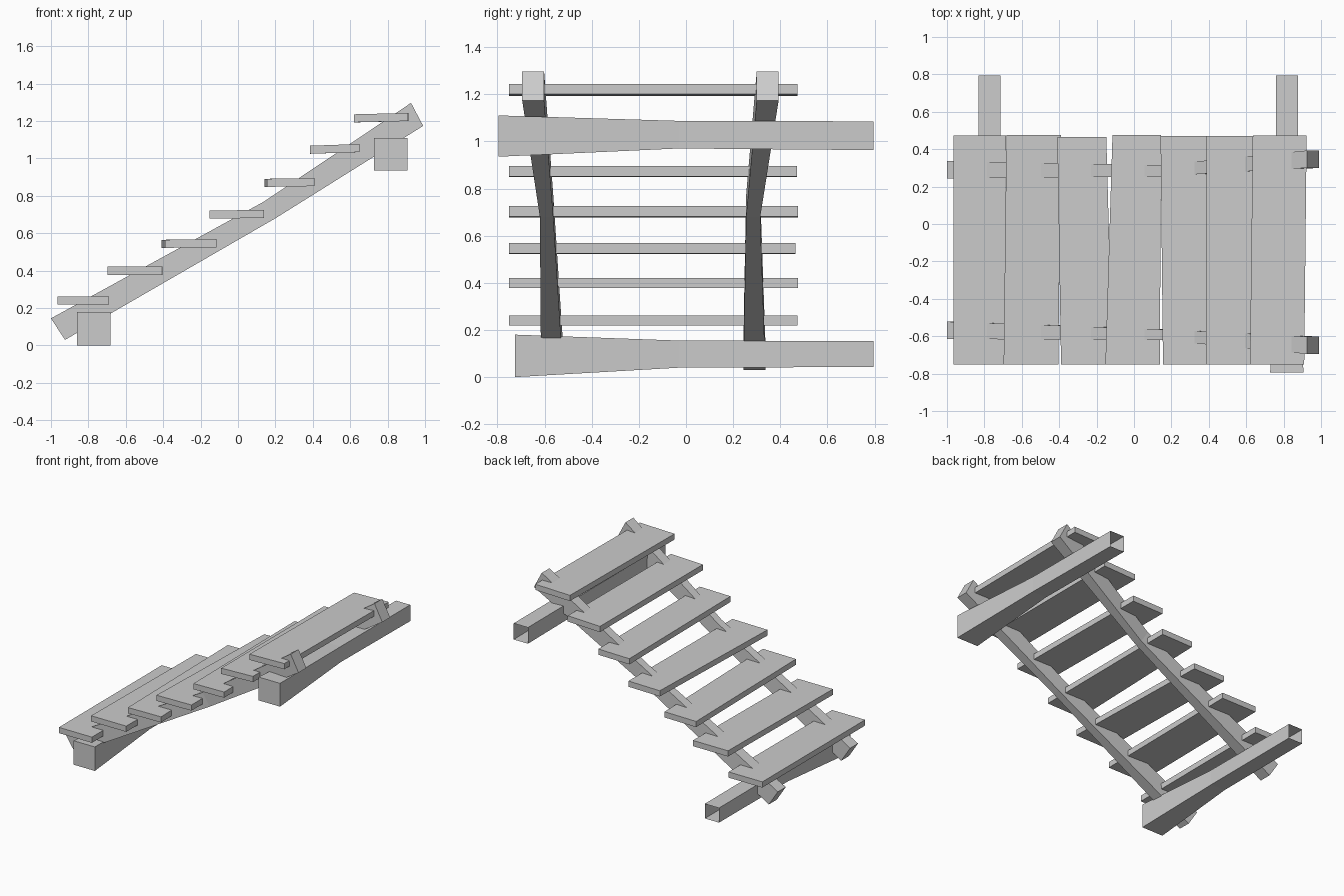
import bpy, bmesh

if "Cube" in bpy.data.objects:
    bpy.data.objects.remove(bpy.data.objects["Cube"])


def loft(name, rings, cap_end=True):
    """Skin a list of four-point rings into one flat-faced timber."""
    bm = bmesh.new()
    loops = [[bm.verts.new(p) for p in ring] for ring in rings]
    for a, b in zip(loops, loops[1:]):
        for i in range(4):
            j = (i + 1) % 4
            bm.faces.new((a[i], a[j], b[j], b[i]))
    bm.faces.new(loops[0][::-1])
    if cap_end:
        bm.faces.new(loops[-1])
    bmesh.ops.recalc_face_normals(bm, faces=bm.faces[:])
    mesh = bpy.data.meshes.new(name)
    bm.to_mesh(mesh)
    bm.free()
    obj = bpy.data.objects.new(name, mesh)
    bpy.context.collection.objects.link(obj)
    return obj


# Cross beams: thick at the front, slimmer to the back, open back end
def beam(name, x, sections):
    rings = []
    for y, half, z0, z1 in sections:
        rings.append([(x - half, y, z0), (x + half, y, z0),
                      (x + half, y, z1), (x - half, y, z1)])
    loft(name, rings, cap_end=False)


beam("lower_beam", -0.772, [(-0.725, 0.089, 0.0, 0.18),
                            (-0.03, 0.059, 0.04, 0.155),
                            (0.795, 0.059, 0.043, 0.153)])
beam("upper_beam", 0.817, [(-0.795, 0.089, 0.935, 1.11),
                           (-0.03, 0.059, 0.97, 1.087),
                           (0.795, 0.059, 0.963, 1.085)])

# Sloping stringers: (top x, z), (bottom x, z) at foot, middle and head
SLOPE = [((-1.0, 0.145), (-0.925, 0.03)),
         ((0.14, 0.77), (0.20, 0.68)),
         ((0.925, 1.297), (0.99, 1.174))]


def stringer(name, spans):
    rings = []
    for ((tx, tz), (bx, bz)), (y0, y1) in zip(SLOPE, spans):
        rings.append([(tx, y0, tz), (tx, y1, tz), (bx, y1, bz), (bx, y0, bz)])
    loft(name, rings)


stringer("front_stringer", [(-0.615, -0.522), (-0.62, -0.563), (-0.695, -0.602)])
stringer("back_stringer", [(0.243, 0.337), (0.255, 0.315), (0.30, 0.393)])

# Treads: front x range, back x range, underside z at left and right, back y
TREADS = [
    ((-0.965, -0.69), (-0.965, -0.685), (0.219, 0.219), 0.472),
    ((-0.697, -0.405), (-0.682, -0.39), (0.378, 0.378), 0.475),
    ((-0.39, -0.115), (-0.41, -0.148), (0.522, 0.525), 0.465),
    ((-0.153, 0.138), (-0.115, 0.145), (0.678, 0.682), 0.476),
    ((0.155, 0.41), (0.142, 0.40), (0.848, 0.852), 0.47),
    ((0.385, 0.65), (0.387, 0.655), (1.025, 1.034), 0.47),
    ((0.62, 0.91), (0.635, 0.923), (1.193, 1.20), 0.472),
]
THICK = 0.043
for n, (front, back, (zl, zr), y_back) in enumerate(TREADS, 1):
    rings = []
    for (x0, x1), y in ((front, -0.75), (back, y_back)):
        rings.append([(x0, y, zl), (x1, y, zr),
                      (x1, y, zr + THICK), (x0, y, zl + THICK)])
    loft(f"tread_{n}", rings)
